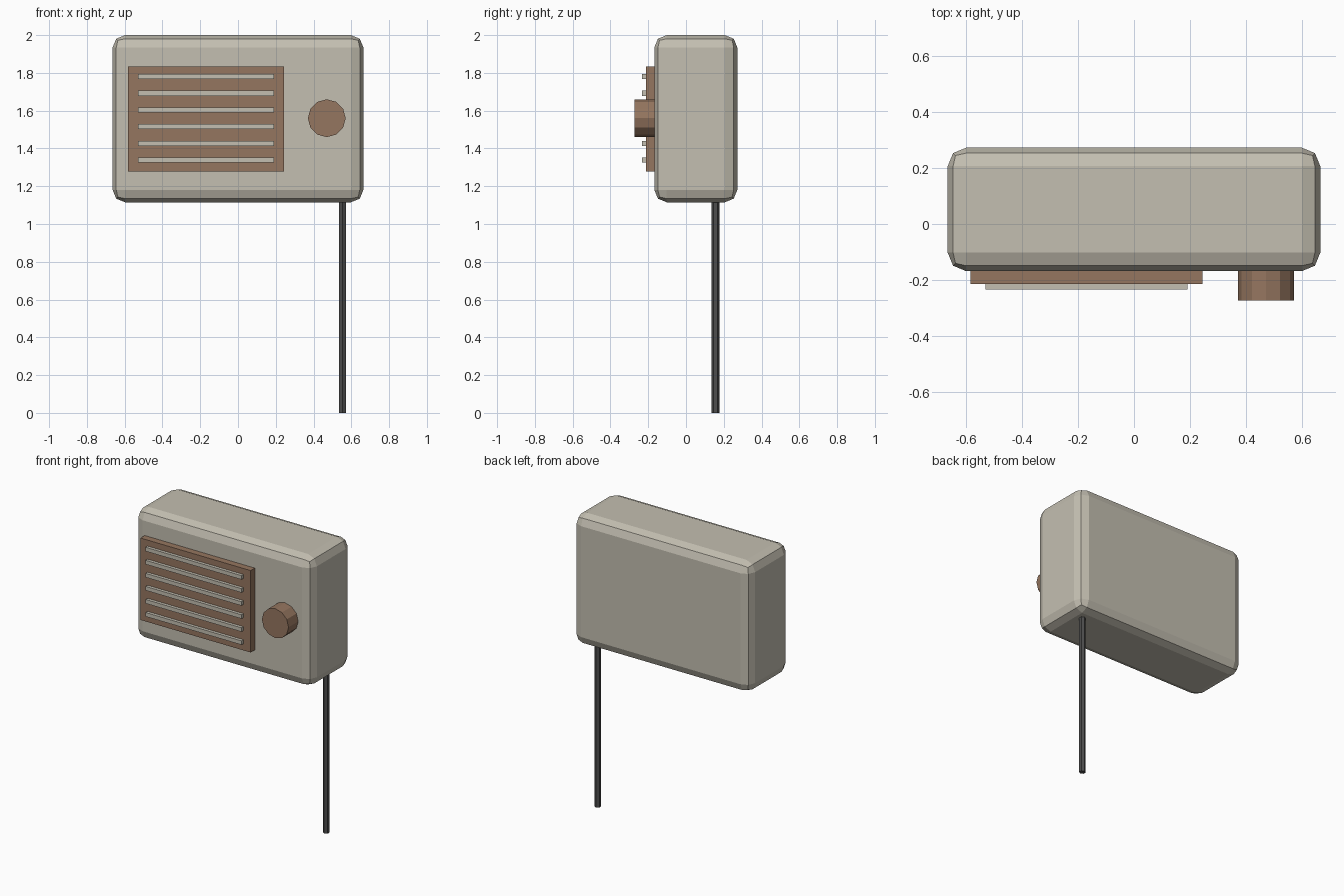
import bpy, bmesh, math
from mathutils import Matrix

if "Cube" in bpy.data.objects:
    bpy.data.objects.remove(bpy.data.objects["Cube"])


def material(name, rgb):
    m = bpy.data.materials.new(name)
    m.diffuse_color = (*rgb, 1)
    m.use_nodes = True
    m.node_tree.nodes["Principled BSDF"].inputs["Base Color"].default_value = m.diffuse_color
    return m


CREAM = material("warm grey", (0.55, 0.52, 0.44))
BROWN = material("brown", (0.30, 0.18, 0.115))
DARK = material("dark grey", (0.075, 0.075, 0.075))


def finish(name, bm, mat):
    mesh = bpy.data.meshes.new(name)
    bm.to_mesh(mesh)
    bm.free()
    mesh.materials.append(mat)
    ob = bpy.data.objects.new(name, mesh)
    bpy.context.collection.objects.link(ob)
    return ob


def box(name, lo, hi, mat, bevel=0):
    bm = bmesh.new()
    mid = [(a + b) / 2 for a, b in zip(lo, hi)]
    size = [b - a for a, b in zip(lo, hi)]
    bmesh.ops.create_cube(bm, size=1, matrix=Matrix.Translation(mid) @ Matrix.Diagonal((*size, 1)))
    ob = finish(name, bm, mat)
    if bevel:
        mod = ob.modifiers.new("rounded_edges", "BEVEL")
        mod.width = bevel
        mod.segments = 2
    return ob


def cylinder(name, centre, radius, depth, sides, mat, rot=Matrix()):
    bm = bmesh.new()
    bmesh.ops.create_cone(bm, cap_ends=True, segments=sides, radius1=radius, radius2=radius,
                          depth=depth, matrix=Matrix.Translation(centre) @ rot)
    return finish(name, bm, mat)


# Rounded case
box("case", (-0.664, -0.168, 1.115), (0.664, 0.272, 2.0), CREAM, 0.066)

# Speaker panel with six raised slats
box("speaker_panel", (-0.583, -0.213, 1.279), (0.244, -0.15, 1.835), BROWN)
for i in range(6):
    z = 1.338 + i * 0.0886
    box(f"speaker_slat_{i + 1}", (-0.53, -0.234, z - 0.0135), (0.19, -0.205, z + 0.0135), CREAM)

# Tuning knob
cylinder("tuning_knob", (0.47, -0.211, 1.56), 0.1, 0.122, 12, BROWN, Matrix.Rotation(math.pi / 2, 4, "X"))

# Thin rod below the case
cylinder("antenna_rod", (0.553, 0.156, 0.58), 0.021, 1.16, 6, DARK)
